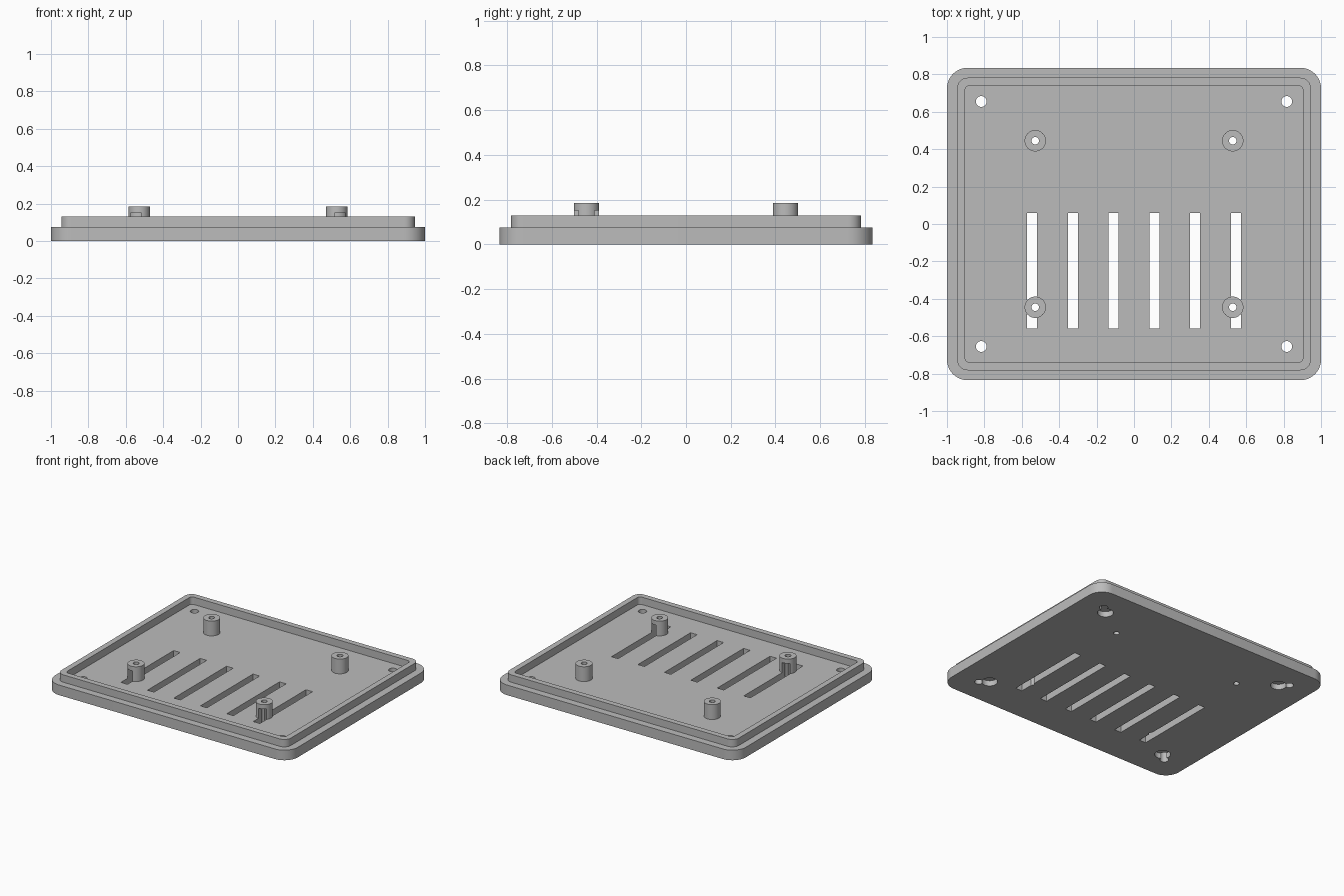
import bpy, bmesh, math

if "Cube" in bpy.data.objects:
    bpy.data.objects.remove(bpy.data.objects["Cube"], do_unlink=True)

grey = bpy.data.materials.new("mid_grey_plastic")
grey.diffuse_color = (0.5, 0.5, 0.5, 1)
grey.use_nodes = True
grey.node_tree.nodes["Principled BSDF"].inputs["Base Color"].default_value = (0.5, 0.5, 0.5, 1)

PLATE_TOP, LIP_TOP, BOSS_TOP, SLOT_TOP = 0.075, 0.13, 0.185, 0.152


def rounded_rect(hx, hy, r, steps=10):
    """Outline of a rectangle with rounded corners, counter-clockwise."""
    pts = []
    for i, (sx, sy) in enumerate([(1, 1), (-1, 1), (-1, -1), (1, -1)]):
        for k in range(steps + 1):
            a = math.pi / 2 * (i + k / steps)
            pts.append((sx * (hx - r) + r * math.cos(a), sy * (hy - r) + r * math.sin(a)))
    return pts


def circle(cx, cy, r, n=40):
    return [(cx + r * math.cos(2 * math.pi * k / n), cy + r * math.sin(2 * math.pi * k / n))
            for k in range(n)]


def box(x0, x1, y0, y1):
    return [(x0, y0), (x1, y0), (x1, y1), (x0, y1)]


def prism(name, outlines, z0, z1):
    """Extrude each outline between two heights into one object."""
    bm = bmesh.new()
    for pts in outlines:
        face = bm.faces.new([bm.verts.new((x, y, z0)) for x, y in pts])
        top = bmesh.ops.extrude_face_region(bm, geom=[face])["geom"]
        for v in top:
            if isinstance(v, bmesh.types.BMVert):
                v.co.z = z1
    bmesh.ops.recalc_face_normals(bm, faces=bm.faces)
    mesh = bpy.data.meshes.new(name)
    bm.to_mesh(mesh)
    bm.free()
    mesh.materials.append(grey)
    obj = bpy.data.objects.new(name, mesh)
    bpy.context.collection.objects.link(obj)
    return obj


def cut(obj, cutters):
    """Subtract the cutters and bake the result."""
    for c in cutters:
        mod = obj.modifiers.new("cut", "BOOLEAN")
        mod.operation, mod.solver, mod.object = "DIFFERENCE", "EXACT", c
    bpy.context.view_layer.update()
    baked = bpy.data.meshes.new_from_object(
        obj.evaluated_get(bpy.context.evaluated_depsgraph_get()))
    obj.modifiers.clear()
    obj.data = baked


signs = [(sx, sy) for sx in (-1, 1) for sy in (-1, 1)]
boss_at = [(sx * 0.528, sy * 0.445) for sx, sy in signs]

# Cutters: vent slots, boss bores, corner screw holes and their recesses underneath
slots = prism("slot_cutter", [box(x - 0.027, x + 0.027, -0.56, 0.06)
                              for x in [(i - 2.5) * 0.218 for i in range(6)]], -0.05, SLOT_TOP)
bores = prism("bore_cutter", [circle(x, y, 0.02) for x, y in boss_at], -0.06, 0.3)
screws = prism("screw_cutter", [circle(sx * 0.817, sy * 0.655, 0.029) for sx, sy in signs],
               -0.07, 0.3)
recesses = prism("recess_cutter", [circle(sx * 0.762, sy * 0.608, 0.054) for sx, sy in signs],
                 -0.08, 0.04)
lip_void = prism("lip_cutter", [rounded_rect(0.903, 0.74, 0.025)], -0.1, 0.4)
cutters = [slots, bores, screws, recesses, lip_void]

# Base plate
plate = prism("base_plate", [rounded_rect(1, 0.835, 0.11)], 0, PLATE_TOP)
cut(plate, [slots, bores, screws, recesses])

# Raised locating lip
lip = prism("raised_lip", [rounded_rect(0.945, 0.782, 0.055)], PLATE_TOP - 0.01, LIP_TOP)
cut(lip, [lip_void])

# Mounting bosses, the front pair notched by the outer slots
bosses = prism("mounting_bosses", [circle(x, y, 0.057) for x, y in boss_at],
               PLATE_TOP - 0.01, BOSS_TOP)
cut(bosses, [slots, bores])

for c in cutters:
    bpy.data.objects.remove(c, do_unlink=True)

# Smooth round walls, keep crisp edges
bpy.ops.object.select_all(action="DESELECT")
for o in (plate, lip, bosses):
    o.select_set(True)
bpy.context.view_layer.objects.active = plate
bpy.ops.object.shade_smooth_by_angle(angle=math.radians(30))
